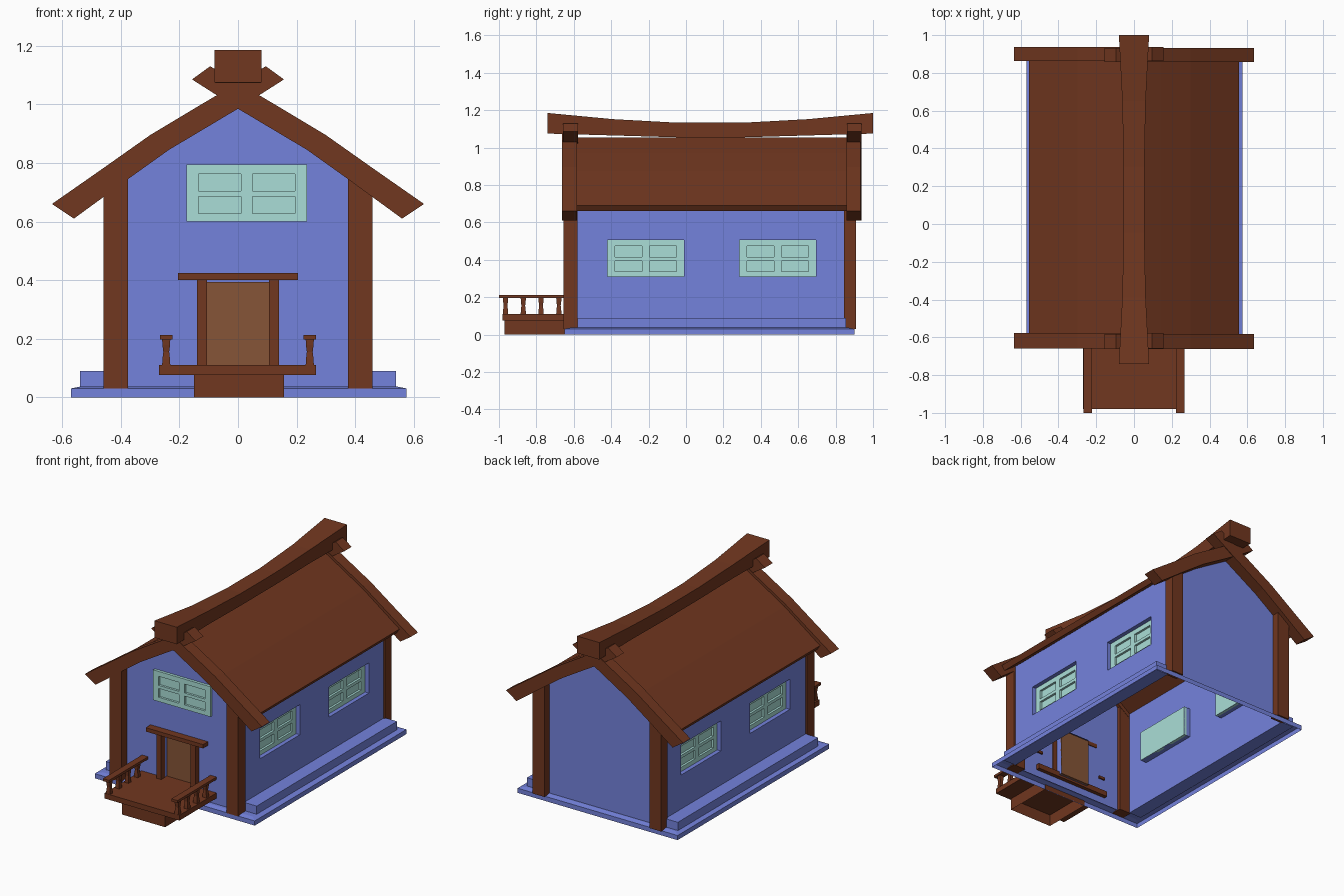
import bpy, bmesh

if "Cube" in bpy.data.objects:
    bpy.data.objects.remove(bpy.data.objects["Cube"])


def material(name, rgb):
    m = bpy.data.materials.new(name)
    m.diffuse_color = (*rgb, 1)
    m.use_nodes = True
    m.node_tree.nodes["Principled BSDF"].inputs["Base Color"].default_value = m.diffuse_color
    return m


BROWN = material("brown_wood", (0.165, 0.038, 0.014))
DOOR = material("door_wood", (0.24, 0.09, 0.038))
BLUE = material("blue_plaster", (0.175, 0.225, 0.72))
MINT = material("mint_window", (0.40, 0.73, 0.68))


def finish(name, bm, mat):
    bmesh.ops.recalc_face_normals(bm, faces=bm.faces)
    me = bpy.data.meshes.new(name)
    bm.to_mesh(me)
    bm.free()
    ob = bpy.data.objects.new(name, me)
    bpy.context.collection.objects.link(ob)
    if mat:
        me.materials.append(mat)
    return ob


def loft(bm, rings):
    """Join equal closed rings of points and cap both ends."""
    vs = [[bm.verts.new(p) for p in r] for r in rings]
    n = len(rings[0])
    for a, b in zip(vs, vs[1:]):
        for i in range(n):
            j = (i + 1) % n
            bm.faces.new((a[i], a[j], b[j], b[i]))
    bm.faces.new(vs[0])
    bm.faces.new(vs[-1])


def rect(x0, x1, y0, y1, z):
    return [(x0, y0, z), (x1, y0, z), (x1, y1, z), (x0, y1, z)]


def boxes(name, items, mat):
    bm = bmesh.new()
    for x0, x1, y0, y1, z0, z1 in items:
        loft(bm, [rect(x0, x1, y0, y1, z0), rect(x0, x1, y0, y1, z1)])
    return finish(name, bm, mat)


def prism(name, profile, y0, y1, mat):
    bm = bmesh.new()
    loft(bm, [[(x, y, z) for x, z in profile] for y in (y0, y1)])
    return finish(name, bm, mat)


def drop_faces(ob, test):
    bm = bmesh.new()
    bm.from_mesh(ob.data)
    bm.normal_update()
    bmesh.ops.delete(bm, geom=[f for f in bm.faces if test(f)], context='FACES')
    bm.to_mesh(ob.data)
    bm.free()


# Hollow house walls with pockets for the side windows and the door
WX, WF, WB, REC = 0.45, -0.60, 0.86, 0.045
WIN_Y, WIN_Z, WIN_W, WIN_H = (-0.42, 0.285), 0.31, 0.41, 0.195
under = [(0.45, 0.72), (0.27, 0.85), (0, 1.02), (-0.27, 0.85), (-0.45, 0.72)]
walls = prism("walls", [(-WX, 0.03), (WX, 0.03)] + under, WF, WB, BLUE)
pockets = [(-0.108, 0.108, WF - 0.1, WF + REC, 0.09, 0.40)]
for y in WIN_Y:
    for x0, x1 in ((WX - REC, WX + 0.1), (-WX - 0.1, -WX + REC)):
        pockets.append((x0, x1, y, y + WIN_W, WIN_Z, WIN_Z + WIN_H))
cutter = boxes("pocket_cutter", pockets, None)
cutter.hide_render = True
mod = walls.modifiers.new("pockets", 'BOOLEAN')
mod.operation, mod.object, mod.solver = 'DIFFERENCE', cutter, 'EXACT'
dg = bpy.context.evaluated_depsgraph_get()
cut_mesh = bpy.data.meshes.new_from_object(walls.evaluated_get(dg))
walls.modifiers.clear()
walls.data = cut_mesh
bpy.data.objects.remove(cutter)


def open_part(f):
    c, n = f.calc_center_median(), f.normal
    floor = c.z < 0.035
    sloped = 0.2 < n.z < 0.95
    side_back = abs(n.x) > 0.9 and abs(abs(c.x) - (WX - REC)) < 0.005
    door_back = abs(n.y) > 0.9 and abs(c.y - (WF + REC)) < 0.005
    return floor or sloped or side_back or door_back


drop_faces(walls, open_part)

# Foundation: low open-bottomed rim and side ledges
X0, X1, Y0, Y1 = -0.57, 0.575, -0.65, 0.90
bm = bmesh.new()
rings = [[bm.verts.new(p) for p in r] for r in (
    rect(X0, X1, Y0, Y1, 0), rect(X0, X1, Y0, Y1, 0.03),
    rect(X0 + 0.035, X1 - 0.035, Y0 + 0.03, Y1 - 0.03, 0.037),
    rect(-WX, WX, WF, WB, 0.037))]
for a, b in zip(rings, rings[1:]):
    for i in range(4):
        j = (i + 1) % 4
        bm.faces.new((a[i], a[j], b[j], b[i]))
finish("foundation", bm, BLUE)
boxes("side_ledges", [(WX, 0.54, -0.58, 0.855, 0.03, 0.09),
                      (-0.54, -WX, -0.58, 0.855, 0.03, 0.09)], BLUE)

# Corner posts
boxes("corner_posts", [(x, x + 0.085, y0, y1, 0.03, 0.75)
                       for x in (-0.46, 0.375)
                       for y0, y1 in ((-0.655, -0.58), (0.845, 0.91))], BROWN)

# Roof slab with a slight bend in each slope
right_top = [(0.555, 0.69), (0.30, 0.875), (0.14, 0.972)]
right_under = [(0.535, 0.66), (0.285, 0.842)]
roof = (right_top + [(0, 1.055)] + [(-x, z) for x, z in reversed(right_top)]
        + [(-x, z) for x, z in right_under] + [(0, 1.02)]
        + list(reversed(right_under)))
prism("roof", roof, -0.60, 0.88, BROWN)

# Crossed gable boards
board = [(-0.635, 0.66), (-0.47, 0.775), (-0.30, 0.895), (-0.13, 0.997), (0.095, 1.13),
         (0.157, 1.085), (0, 0.985), (-0.235, 0.845), (-0.375, 0.745), (-0.56, 0.61)]
for end, y0, y1 in (("front", -0.66, -0.58), ("back", 0.86, 0.935)):
    for side, s in (("left", 1), ("right", -1)):
        d = 0.002 * s
        prism(f"{end}_{side}_gable_board", [(s * x, z) for x, z in board],
              y0 + d, y1 + d, BROWN)

# Sagging ridge beam, narrower in the middle
bm = bmesh.new()
half = [(0.08, 1.075, 1.185), (0.062, 1.065, 1.152), (0.055, 1.055, 1.133)]
loft(bm, [[(-w, y, b), (w, y, b), (w, y, t), (-w, y, t)]
          for (w, b, t), y in zip(half + half[::-1],
                                  (-0.74, -0.39, -0.044, 0.304, 0.652, 1.0))])
finish("ridge_beam", bm, BROWN)


# Windows: backing pane plus frame bars, placed by a local-to-world function
def window(name, place):
    W, H, t = WIN_W, WIN_H, 0.018
    parts = [(0, W, 0, H, 0, 0.004)]
    parts += [(u0, u1, 0, H, 0.004, t) for u0, u1 in ((0, 0.04), (0.185, 0.225), (0.37, W))]
    for u0, u1 in ((0.04, 0.185), (0.225, 0.37)):
        parts += [(u0, u1, v0, v1, 0.004, t)
                  for v0, v1 in ((0, 0.028), (0.085, 0.105), (0.163, H))]
    boxes(name, [place(*p) for p in parts], MINT)


window("front_window", lambda u0, u1, v0, v1, d0, d1:
       (u0 - 0.175, u1 - 0.175, WF - d1, WF - d0, 0.60 + v0, 0.60 + v1))
for i, y in enumerate(WIN_Y):
    for side, s in (("right", 1), ("left", -1)):
        window(f"{side}_window_{i + 1}", lambda u0, u1, v0, v1, d0, d1:
               (s * (WX - REC + d0), s * (WX - REC + d1),
                y + u0, y + u1, WIN_Z + v0, WIN_Z + v1))

# Door with its frame
boxes("door", [(-0.108, 0.108, WF + REC - 0.015, WF + REC, 0.09, 0.393)], DOOR)
boxes("door_frame", [(-0.14, -0.105, -0.635, -0.595, 0.11, 0.40),
                     (0.105, 0.14, -0.635, -0.595, 0.11, 0.40),
                     (-0.205, 0.205, -0.65, -0.595, 0.40, 0.425)], BROWN)

# Porch deck and hollow step
boxes("porch_deck", [(-0.27, 0.267, -0.98, -0.575, 0.076, 0.11)], BROWN)
step = boxes("porch_step", [(-0.15, 0.157, -0.97, -0.645, 0, 0.076)], BROWN)
drop_faces(step, lambda f: f.calc_center_median().z < 0.01)

# Porch railings with waisted balusters
for side, s in (("left", -1), ("right", 1)):
    c = 0.245 * s
    boxes(f"{side}_handrail", [(c - 0.022, c + 0.022, -1.0, -0.59, 0.197, 0.213)], BROWN)
    bm = bmesh.new()
    for y in (-0.965, -0.87, -0.775, -0.68):
        loft(bm, [rect(c - r, c + r, y - r, y + r, z)
                  for z, r in ((0.108, 0.014), (0.13, 0.013), (0.155, 0.010),
                               (0.178, 0.013), (0.20, 0.014))])
    finish(f"{side}_balusters", bm, BROWN)
